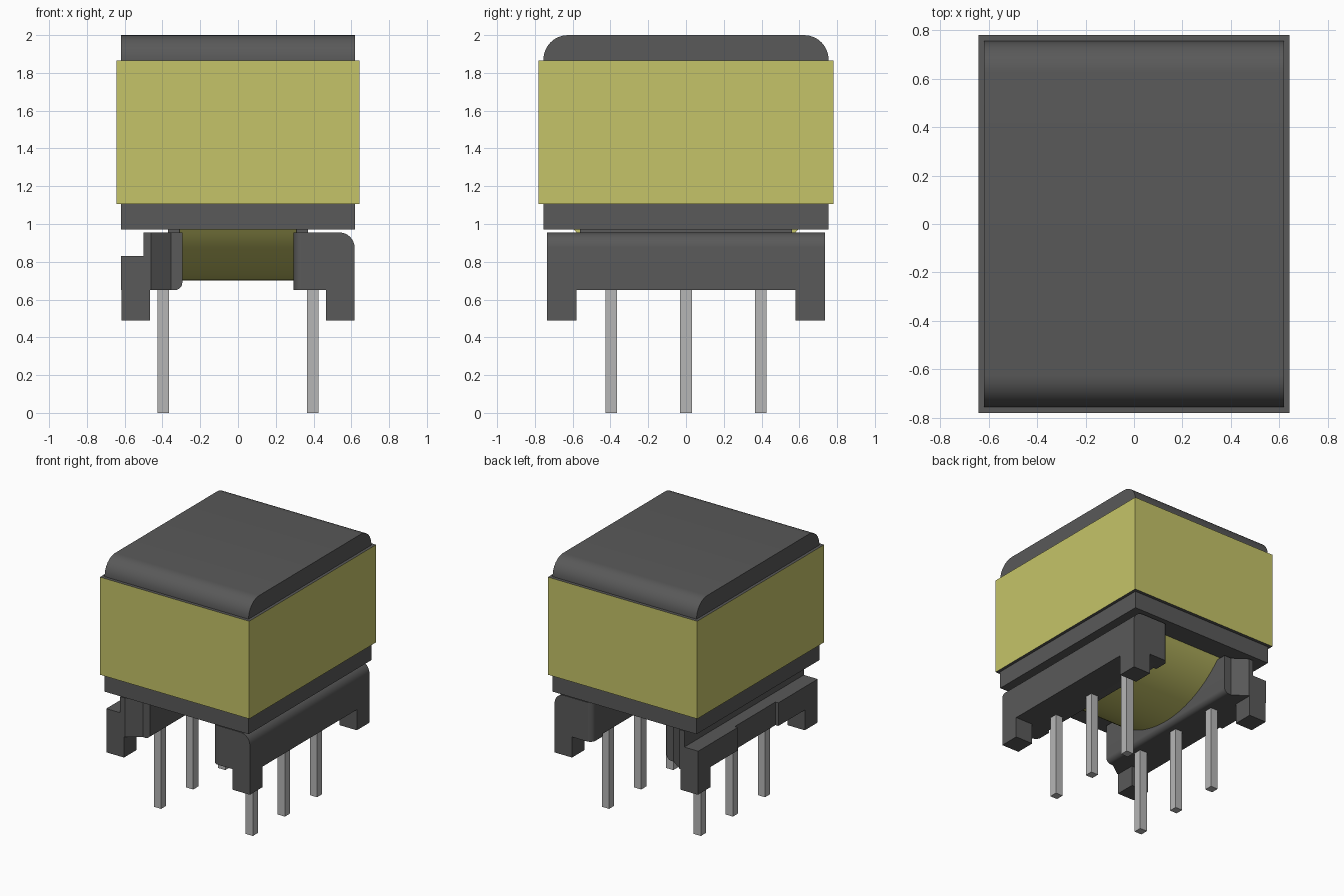
import bpy, bmesh, math
from mathutils import Vector

cube = bpy.data.objects.get("Cube")
if cube:
    bpy.data.objects.remove(cube, do_unlink=True)


def material(name, rgb):
    m = bpy.data.materials.new(name)
    m.use_nodes = True
    m.diffuse_color = (*rgb, 1)
    m.node_tree.nodes["Principled BSDF"].inputs["Base Color"].default_value = (*rgb, 1)
    return m


DARK = material("dark grey", (0.1, 0.1, 0.1))
YELLOW = material("tape yellow", (0.56, 0.55, 0.14))
METAL = material("pin metal", (0.47, 0.47, 0.47))


def finish(bm, name, mat, smooth=False):
    bmesh.ops.recalc_face_normals(bm, faces=bm.faces[:])
    me = bpy.data.meshes.new(name)
    bm.to_mesh(me)
    bm.free()
    me.materials.append(mat)
    ob = bpy.data.objects.new(name, me)
    bpy.context.collection.objects.link(ob)
    if smooth:
        bpy.ops.object.select_all(action='DESELECT')
        ob.select_set(True)
        bpy.context.view_layer.objects.active = ob
        bpy.ops.object.shade_smooth_by_angle(angle=math.radians(30))
    return ob


def prism(name, pts, axis, lo, hi, mat, smooth=False):
    """Extrude a 2D profile along an axis; the profile uses the other two axes in order."""
    bm = bmesh.new()
    def place(p, t):
        c = list(p)
        c.insert("xyz".index(axis), t)
        return bm.verts.new(c)
    face = bm.faces.new([place(p, lo) for p in pts])
    step = Vector((axis == "x", axis == "y", axis == "z")) * (hi - lo)
    new = bmesh.ops.extrude_face_region(bm, geom=[face])["geom"]
    # keep a closing face at the start
    bmesh.ops.translate(bm, vec=step, verts=[v for v in new if isinstance(v, bmesh.types.BMVert)])
    bmesh.ops.holes_fill(bm, edges=[e for e in bm.edges if e.is_boundary], sides=0)
    return finish(bm, name, mat, smooth)


def box(name, x, y, z, mat):
    pts = [(x[0], y[0]), (x[1], y[0]), (x[1], y[1]), (x[0], y[1])]
    return prism(name, pts, "z", z[0], z[1], mat)


def arc(cx, cy, r, a0, a1, n=8):
    angles = [math.radians(a0 + (a1 - a0) * i / n) for i in range(n + 1)]
    return [(cx + r * math.cos(a), cy + r * math.sin(a)) for a in angles]


# Core with rounded top edges
core = [(-0.755, 0.97), (0.755, 0.97)] + arc(0.625, 1.87, 0.13, 0, 90) + arc(-0.625, 1.87, 0.13, 90, 180)
prism("core", core, "x", -0.62, 0.62, DARK, True)

# Tape band, with dark cut edges above and below
tape = box("tape_band", (-0.643, 0.643), (-0.78, 0.78), (1.105, 1.865), YELLOW)
tape.data.materials.append(DARK)
for p in tape.data.polygons:
    p.material_index = int(abs(p.normal.z) > 0.5)

# Lower part of the winding, showing between the flanges
prism("winding", arc(0, 1.485, 0.785, 220, 320, 32), "x", -0.31, 0.31, YELLOW, True)

# Bobbin flanges, rounded on the inner edges
for side, name in ((-1, "right"), (1, "left")):
    profile = [(0.42, 0.65), (0.42, 0.955)] + [(0.295, 0.955)] + arc(0.335, 0.69, 0.04, 180, 270)
    prism(name + "_flange", [(side * x, z) for x, z in profile], "y", -0.66, 0.66, DARK, True)
    box(name + "_neck", sorted((side * 0.297, side * 0.37)), (-0.56, 0.56), (0.94, 0.98), DARK)

# Left rail: rounded top outer edge
rail = [(0.335, 0.65), (0.617, 0.65)] + arc(0.537, 0.875, 0.08, 0, 90) + [(0.335, 0.955)]
prism("left_rail", rail, "y", -0.735, 0.735, DARK, True)
for s, end in ((-1, "front"), (1, "back")):
    # Rounded inner corner posts beside the left rail
    plan = [(0.35, 0.6), (0.295, 0.6)] + arc(0.34, 0.69, 0.045, 180, 90) + [(0.35, 0.735)]
    prism(end + "_left_corner", [(x, s * y) for x, y in plan], "z", 0.65, 0.955, DARK, True)

# Right rail: chamfered inner corners and a stepped outer ledge
upper = [(-0.5, -0.735), (-0.46, -0.735), (-0.335, -0.645),
         (-0.335, 0.645), (-0.46, 0.735), (-0.5, 0.735)]
prism("right_rail", upper, "z", 0.65, 0.955, DARK)
ledge = [(-0.48, -0.735), (-0.48, 0.735), (-0.62, 0.735), (-0.62, 0.25),
         (-0.595, 0.25), (-0.595, -0.25), (-0.62, -0.25), (-0.62, -0.735)]
prism("right_ledge", ledge, "z", 0.65, 0.83, DARK)

# Corner feet
for sx, side in ((-1, "right"), (1, "left")):
    for sy, end in ((-1, "front"), (1, "back")):
        box(f"{end}_{side}_foot", sorted((sx * 0.467, sx * 0.617)),
            sorted((sy * 0.58, sy * 0.735)), (0.49, 0.66), DARK)

# Two rows of three square pins
for x in (-0.395, 0.395):
    for y in (-0.395, 0, 0.395):
        box("pin", (x - 0.031, x + 0.031), (y - 0.031, y + 0.031), (0, 0.66), METAL)
